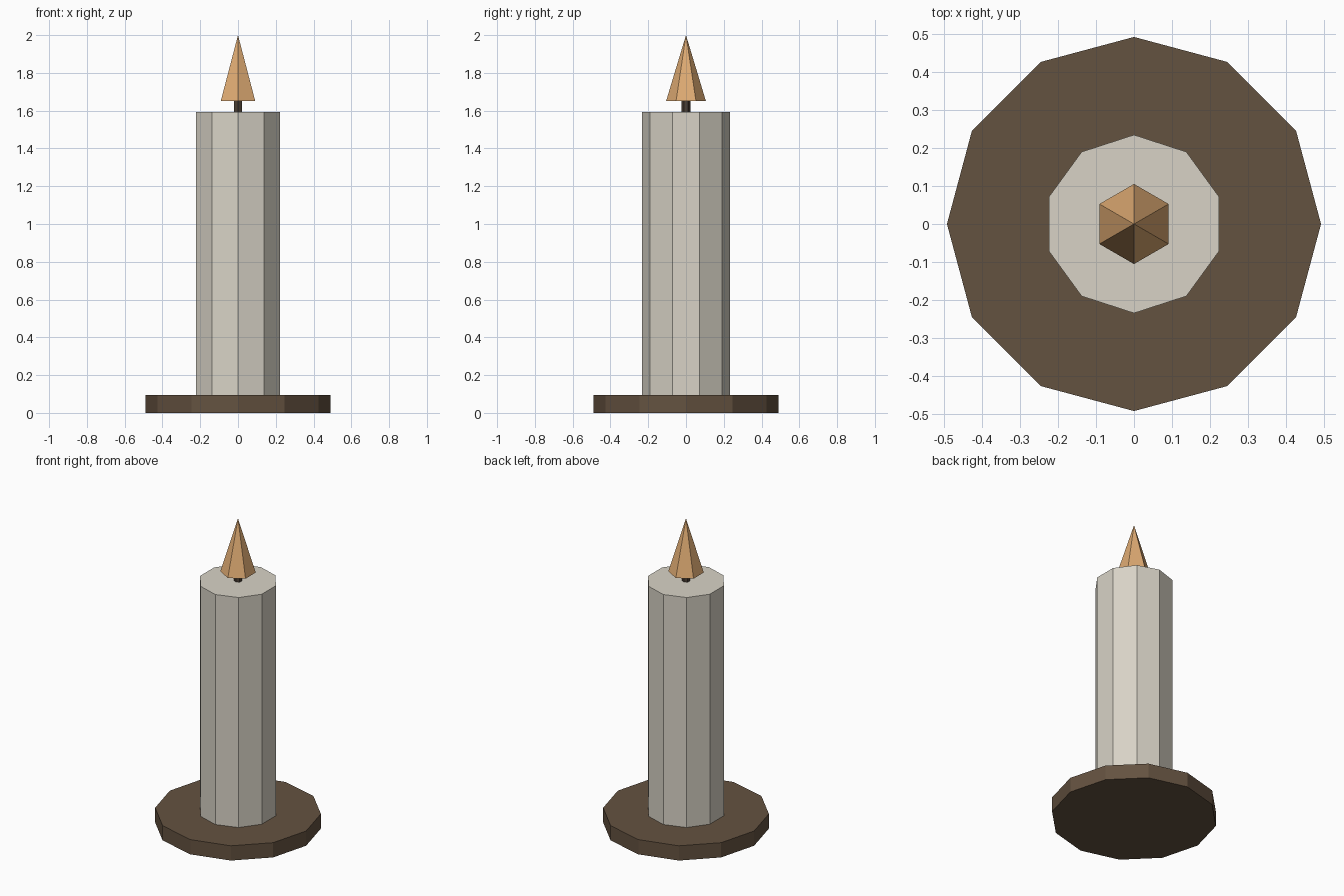
import bpy

if "Cube" in bpy.data.objects:
    bpy.data.objects.remove(bpy.data.objects["Cube"])


def material(name, color):
    m = bpy.data.materials.new(name)
    m.diffuse_color = (*color, 1)
    m.use_nodes = True
    m.node_tree.nodes["Principled BSDF"].inputs["Base Color"].default_value = m.diffuse_color
    return m


def part(name, sides, r_bottom, r_top, z0, z1, mat):
    """Flat-shaded prism or cone standing between z0 and z1."""
    bpy.ops.mesh.primitive_cone_add(vertices=sides, radius1=r_bottom, radius2=r_top,
                                    depth=z1 - z0, location=(0, 0, (z0 + z1) / 2))
    ob = bpy.context.object
    ob.name = name
    ob.data.materials.append(mat)
    return ob


dark_brown = material("dark brown", (0.127, 0.084, 0.051))
wax = material("pale wax", (0.687, 0.651, 0.565))
char = material("charred wick", (0.07, 0.05, 0.035))
orange = material("flame orange", (0.745, 0.413, 0.174))

# Base dish, candle body, wick and flame
part("dish", 12, 0.491, 0.491, 0.0, 0.096, dark_brown)
part("candle_body", 10, 0.234, 0.234, 0.096, 1.594, wax)
part("wick", 6, 0.023, 0.023, 1.594, 1.67, char)
part("flame", 6, 0.105, 0.0, 1.652, 2.0, orange)
